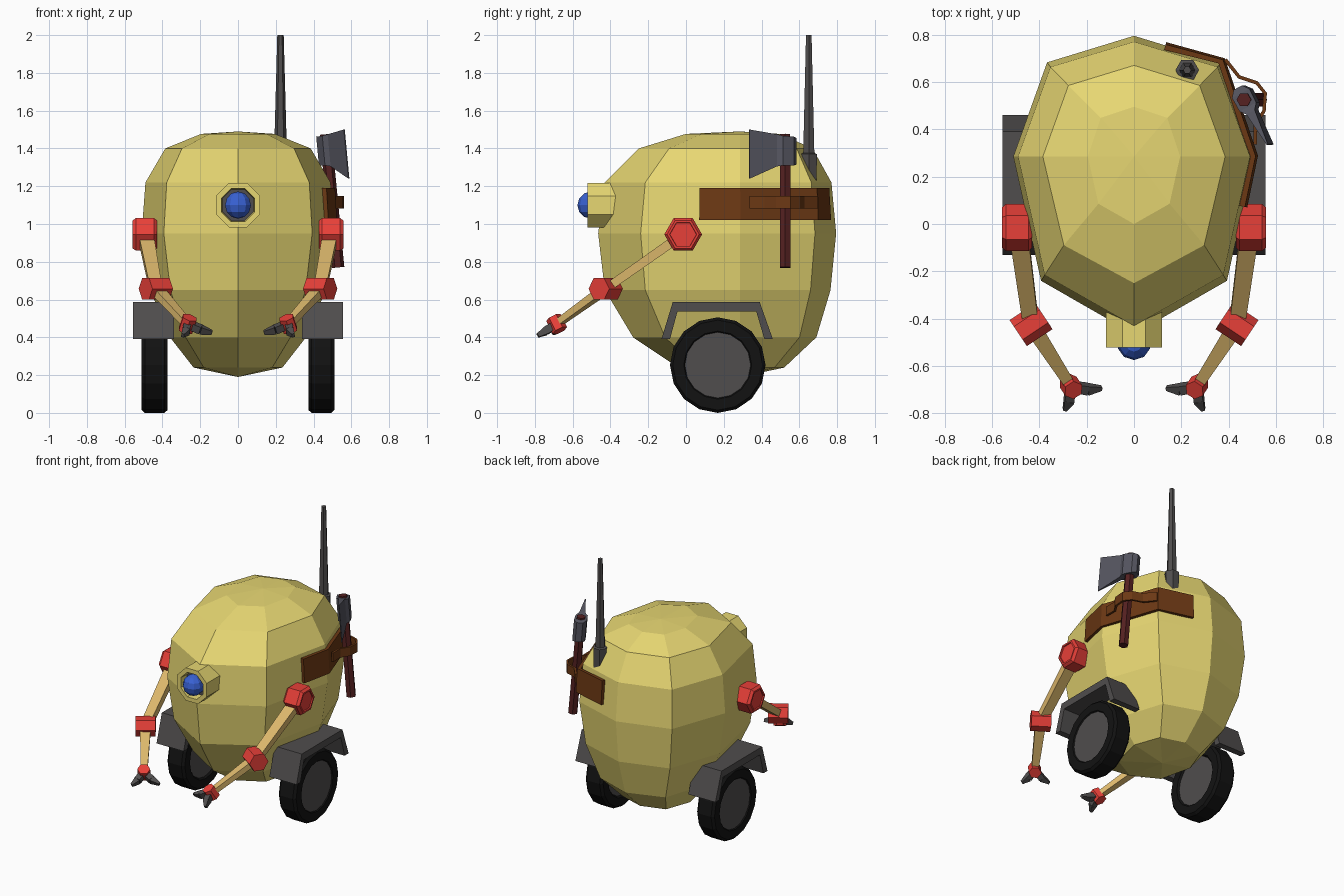
import bpy, bmesh
from math import sin, cos, pi, sqrt
from mathutils import Vector, Matrix

if "Cube" in bpy.data.objects:
    bpy.data.objects.remove(bpy.data.objects["Cube"])

V = Vector


def mat(name, *rgb):
    m = bpy.data.materials.new(name)
    m.diffuse_color = (*rgb, 1)
    m.use_nodes = True
    m.node_tree.nodes["Principled BSDF"].inputs["Base Color"].default_value = m.diffuse_color
    return m


YELLOW = mat("yellow_paint", 0.80, 0.68, 0.17)
RED = mat("red_joint", 0.80, 0.05, 0.04)
TAN = mat("tan_arm", 0.72, 0.48, 0.15)
BLUE = mat("blue_lens", 0.04, 0.12, 0.65)
BROWN = mat("brown_leather", 0.15, 0.04, 0.007)
WOOD = mat("dark_red_wood", 0.09, 0.015, 0.015)
DARK = mat("dark_metal", 0.08, 0.075, 0.075)
STEEL = mat("axe_steel", 0.09, 0.09, 0.115)
RUBBER = mat("rubber", 0.006, 0.006, 0.006)


def loft(name, rings, material, mirror=False, caps=True):
    """Skin a list of equal-length point rings into one flat-shaded object."""
    bm = bmesh.new()
    rows = [[bm.verts.new(p) for p in ring] for ring in rings]
    n = len(rows[0])
    for a, b in zip(rows, rows[1:]):
        for i in range(n):
            j = (i + 1) % n
            bm.faces.new((a[i], a[j], b[j], b[i]))
    if caps:
        bm.faces.new(rows[0])
        bm.faces.new(rows[-1])
    bmesh.ops.remove_doubles(bm, verts=bm.verts, dist=1e-5)
    bmesh.ops.recalc_face_normals(bm, faces=bm.faces)
    me = bpy.data.meshes.new(name)
    bm.to_mesh(me)
    bm.free()
    me.materials.append(material)
    ob = bpy.data.objects.new(name, me)
    bpy.context.collection.objects.link(ob)
    if mirror:
        ob.modifiers.new("mirror", "MIRROR")
    return ob


def turned(name, center, axis, ref, profile, n, material, phase=0.0, **kw):
    """Rings along an axis; profile = (distance, half size along ref, half size across)."""
    c, d = V(center), V(axis).normalized()
    s = (V(ref) - d * V(ref).dot(d)).normalized()
    t = d.cross(s)
    angles = [2 * pi * i / n + phase for i in range(n)]
    rings = [[c + d * h + s * a * cos(q) + t * b * sin(q) for q in angles]
             for h, a, b in profile]
    return loft(name, rings, material, **kw)


def bar(name, p0, p1, size0, size1, ref, material, **kw):
    """Tapered rectangular bar, sizes are full (width along ref, thickness)."""
    k = sqrt(0.5)
    d = V(p1) - V(p0)
    prof = [(0, size0[0] * k, size0[1] * k), (d.length, size1[0] * k, size1[1] * k)]
    return turned(name, p0, d, ref, prof, 4, material, pi / 4, **kw)


def ribbon(name, path, z0, z1, thick, material, lean=0.0):
    """Upright leather strip following a plan path, thickened outwards."""
    pts = [V((x, y, 0)) for x, y in path]
    rings = []
    for i, p in enumerate(pts):
        d = (pts[min(i + 1, len(pts) - 1)] - pts[max(i - 1, 0)]).normalized()
        out = V((-d.y, d.x, 0))
        lo, hi = p + V((0, 0, z0)), p - out * lean + V((0, 0, z1))
        rings.append([lo, lo + out * thick, hi + out * thick, hi])
    return loft(name, rings, material)


# Egg-shaped body: eight sides, rings of (z, front y, back y, half width)
CY = 0.285


def body_ring(z, f, b, w):
    f, b = CY - f, b - CY
    return [(0, CY - f, z), (.77 * w, CY - .70 * f, z), (w, CY, z), (.72 * w, CY + .78 * b, z),
            (0, CY + b, z), (-.72 * w, CY + .78 * b, z), (-w, CY, z), (-.77 * w, CY - .70 * f, z)]


body = [(0.19, CY, CY, 0), (0.24, -0.04, 0.52, 0.235), (0.40, -0.28, 0.69, 0.36),
        (0.65, -0.43, 0.765, 0.465), (0.95, -0.465, 0.795, 0.51), (1.22, -0.43, 0.77, 0.49),
        (1.40, -0.25, 0.67, 0.385), (1.477, 0.0, 0.495, 0.195), (1.49, CY, CY, 0)]
loft("body", [body_ring(*r) for r in body], YELLOW, caps=False)

# Eye: octagonal housing, dark socket and blue lens
EYE = (0, 0, 1.10)
turned("eye_housing", EYE, (0, -1, 0), (1, 0, 0),
       [(h, r, r) for h, r in [(.30, .127), (.522, .127), (.522, .095), (.45, .09)]],
       8, YELLOW, pi / 8)
turned("eye_socket", EYE, (0, -1, 0), (1, 0, 0),
       [(.45, .09, .09), (.458, .09, .09)], 8, DARK, pi / 8)
bpy.ops.mesh.primitive_uv_sphere_add(segments=10, ring_count=6, radius=0.072,
                                     location=(0, -0.503, 1.10))
lens = bpy.context.object
lens.name = "eye_lens"
lens.data.materials.append(BLUE)

# Antenna
turned("antenna", (0.225, 0.65, 0), (0, 0, 1), (1, 0, 0),
       [(h, r, r) for h, r in [(1.23, .047), (1.37, .05), (1.375, .034), (2.0, .017)]], 6, DARK)

# Wheels and fenders
HUB = (0, 0.168, 0.253)
turned("tyre", HUB, (1, 0, 0), (0, 0, 1),
       [(h, r, r) for h, r in [(.385, .17), (.373, .18), (.373, .238), (.39, .253),
                               (.493, .253), (.51, .238), (.51, .18), (.498, .17)]],
       16, RUBBER, mirror=True, caps=False)
turned("wheel_hub", HUB, (1, 0, 0), (0, 0, 1),
       [(.385, .175, .175), (.503, .175, .175)], 16, DARK, mirror=True)
arch = [((-.13, .39), (-.085, .39)), ((-.07, .587), (-.045, .537)),
        ((.39, .587), (.372, .537)), ((.46, .39), (.415, .39))]
loft("fender", [[(.34, *o), (.555, *o), (.555, *i), (.34, *i)] for o, i in arch],
     DARK, mirror=True)

# Arms: hexagonal joints joined by tapered bars
SH, EL, WR = V((.49, -.015, .945)), V((.435, -.425, .657)), V((.267, -.685, .47))
X = (1, 0, 0)
turned("shoulder_joint", SH, X, (0, 1, 0),
       [(h, r, r) for h, r in [(-.06, .085), (-.045, .1), (.05, .1), (.068, .085),
                               (.068, .072), (.06, .07)]], 6, RED, mirror=True)
bar("upper_arm", SH, EL, (.08, .05), (.065, .045), X, TAN, mirror=True)
turned("elbow_joint", EL, (.83, -.55, 0), (0, 0, 1),
       [(-.065, .066, .066), (.065, .066, .066)], 6, RED, pi / 6, mirror=True)
side = (.83, -.55, 0)
bar("forearm", EL, WR, (.07, .042), (.045, .034), side, TAN, mirror=True)
fore = (WR - EL).normalized()
up = V(side).cross(fore).normalized()
turned("wrist_joint", WR, up, side, [(-.04, .042, .042), (.04, .042, .042)], 6, RED, mirror=True)
for label, tip in (("inner", V((.137, -.693, .425))), ("outer", V((.293, -.785, .41)))):
    mid = WR.lerp(tip, 0.5) + fore * 0.012
    bar("claw_base_" + label, WR, mid, (.035, .04), (.042, .042), fore, DARK, mirror=True)
    bar("claw_tip_" + label, mid, tip, (.042, .042), (.016, .022), fore, DARK, mirror=True)

# Leather belt patch and the loop that holds the axe
ribbon("belt", [(.455, .075), (.5, .285), (.365, .685), (.13, .745)][::-1], 1.02, 1.19,
       .024, BROWN, lean=.01)
ribbon("axe_loop", [(.38, .69), (.44, .615), (.515, .59), (.547, .55), (.542, .48),
                    (.505, .42), (.505, .335)], 1.083, 1.147, .015, BROWN)

# Axe leaning against the belt
BOT, TOP = V((.53, .525, .77)), V((.464, .525, 1.475))
turned("axe_handle", BOT, TOP - BOT, X,
       [(0, .033, .033), ((TOP - BOT).length, .031, .031)], 6, WOOD)
blade = V((.47, -.88, 0))
flat = V((.88, .47, 0))


def head_ring(u, z0, z1, t):
    ring = []
    for z, s in ((z0, -t), (z0, t), (z1, t), (z1, -t)):
        c = BOT.lerp(TOP, (z - BOT.z) / (TOP.z - BOT.z))
        ring.append(c + blade * u + flat * s)
    return ring


loft("axe_head", [head_ring(*r) for r in [(-.058, 1.315, 1.455, .02), (-.03, 1.31, 1.462, .042),
                                          (.035, 1.31, 1.467, .04), (.06, 1.305, 1.475, .02),
                                          (.215, 1.24, 1.50, .003)]], STEEL)
